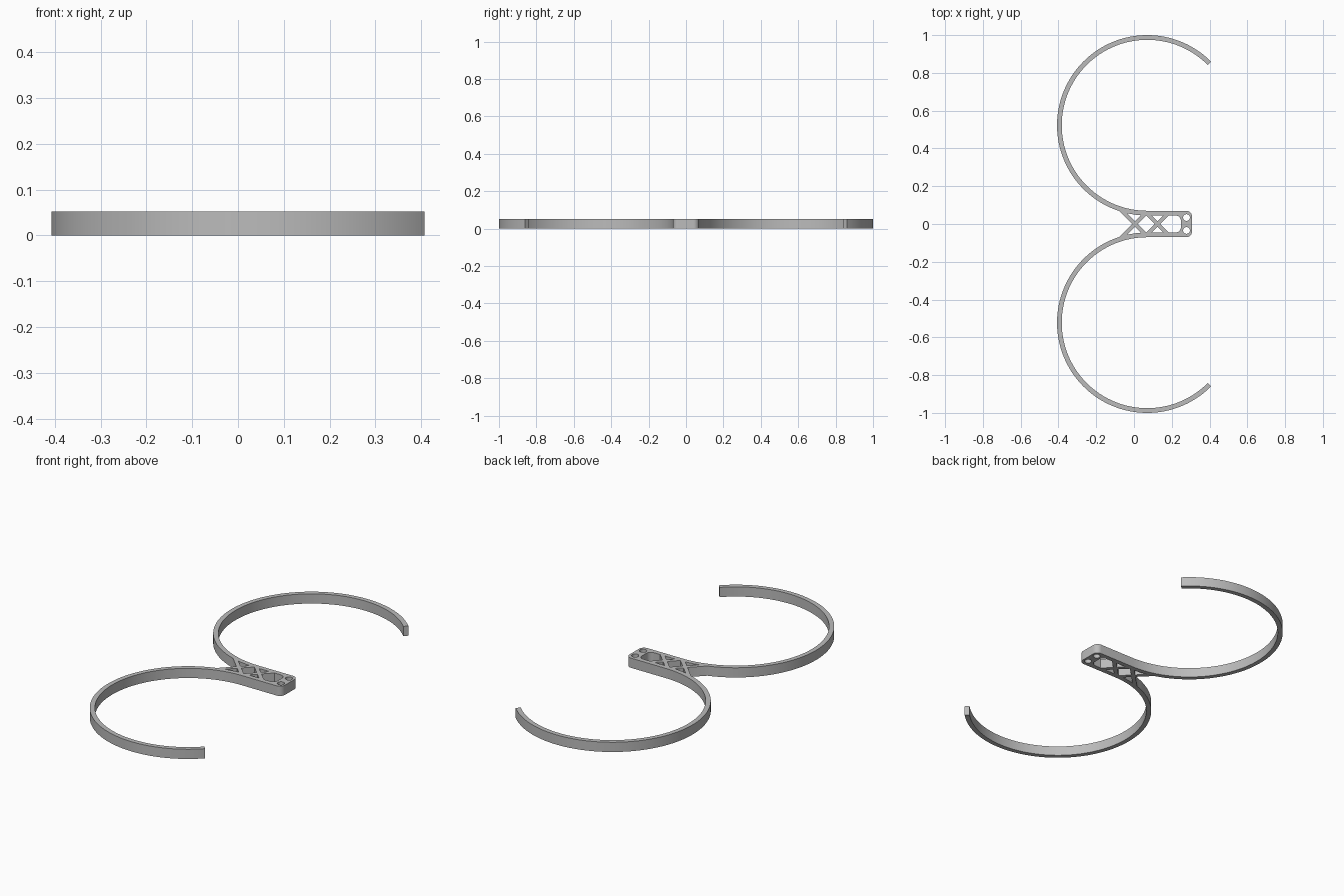
import bpy, bmesh
from math import cos, sin, acos, radians, degrees, sqrt

if "Cube" in bpy.data.objects:
    bpy.data.objects.remove(bpy.data.objects["Cube"], do_unlink=True)

# Main dimensions
HEIGHT = 0.052
CX, CY = 0.07, 0.5225            # centre of one hoop
R_OUT, R_IN = 0.4775, 0.4525     # hoop radii
END = 0.307                      # far end of the handle
HALF = CY - R_IN                 # handle half width
INNER = CY - R_OUT               # inside face of the handle's side bars
CROSS_A, CROSS_B = 0.005, 0.125  # centres of the two lattice crosses
S = 0.0145                       # half width of a brace, measured along x


def arc(cx, cy, r, a0, a1, n):
    """Points along an arc, angles in degrees."""
    angles = [radians(a0 + (a1 - a0) * i / n) for i in range(n + 1)]
    return [(cx + r * cos(a), cy + r * sin(a)) for a in angles]


def flip(points):
    return [(x, -y) for x, y in reversed(points)]


def falling_hit(k):
    """Angle where the brace line x + y = k meets the hoop's outside."""
    return 225 + degrees(acos((CX + CY - k) / sqrt(2) / R_OUT))


def rising_hit(m):
    """Angle where the brace line x - y = m meets the hoop's outside."""
    return 315 - degrees(acos((m - CX + CY) / sqrt(2) / R_OUT))


# Silhouette: notch, hoop outside, hoop inside, rounded handle corner
corner = 0.03
half = (arc(CX, CY, R_OUT, falling_hit(CROSS_A - S), 45, 96)
        + arc(CX, CY, R_IN, 45, 270, 96)
        + arc(END - corner, HALF - corner, corner, 90, 0, 10))
outline = [(CROSS_A - S, 0)] + half + flip(half)

# Lattice openings
hoop_gap = [(CROSS_A, S)] + arc(CX, CY, R_OUT, falling_hit(CROSS_A + S),
                                rising_hit(CROSS_A - S), 6)
reach = INNER - S
bar_gap = [(CROSS_B, S), (CROSS_B + reach, INNER), (CROSS_B - reach, INNER)]
mid, tip = (CROSS_A + CROSS_B) / 2, (CROSS_B - CROSS_A) / 2 - S
diamond = [(mid - tip, 0), (mid, tip), (mid + tip, 0), (mid, -tip)]

# Large opening with a pointed side and two rounded corners
round_r = 0.027
upper = ([(CROSS_B + S + INNER, INNER)]
         + arc(0.248 - round_r, INNER - round_r, round_r, 90, 0, 8))
window = [(CROSS_B + S, 0)] + upper + flip(upper)

# Screw hole near the handle end
screw_hole = arc(0.278, 0.034, 0.018, 0, 360, 32)[:-1]

loops = [outline, diamond, window]
for shape in (hoop_gap, bar_gap, screw_hole):
    loops += [shape, flip(shape)]

# Fill the flat shape and extrude it upward
bm = bmesh.new()
edges = []
for loop in loops:
    verts = [bm.verts.new((x, y, 0)) for x, y in loop]
    edges += [bm.edges.new((a, b)) for a, b in zip(verts, verts[1:] + verts[:1])]
bmesh.ops.triangle_fill(bm, use_beauty=True, edges=edges, normal=(0, 0, 1))
result = bmesh.ops.extrude_face_region(bm, geom=bm.faces[:], use_keep_orig=True)
top = [v for v in result["geom"] if isinstance(v, bmesh.types.BMVert)]
bmesh.ops.translate(bm, verts=top, vec=(0, 0, HEIGHT))
bmesh.ops.recalc_face_normals(bm, faces=bm.faces[:])

mesh = bpy.data.meshes.new("double_hoop_clip")
bm.to_mesh(mesh)
bm.free()
clip = bpy.data.objects.new("double_hoop_clip", mesh)
bpy.context.collection.objects.link(clip)

# Plain grey material
grey = bpy.data.materials.new("plain_grey")
grey.use_nodes = True
colour = (0.5, 0.5, 0.5, 1)
grey.diffuse_color = colour
grey.node_tree.nodes["Principled BSDF"].inputs["Base Color"].default_value = colour
mesh.materials.append(grey)

# Smooth curved walls, crisp rims
bpy.ops.object.select_all(action="DESELECT")
clip.select_set(True)
bpy.context.view_layer.objects.active = clip
bpy.ops.object.shade_smooth_by_angle(angle=radians(30))
